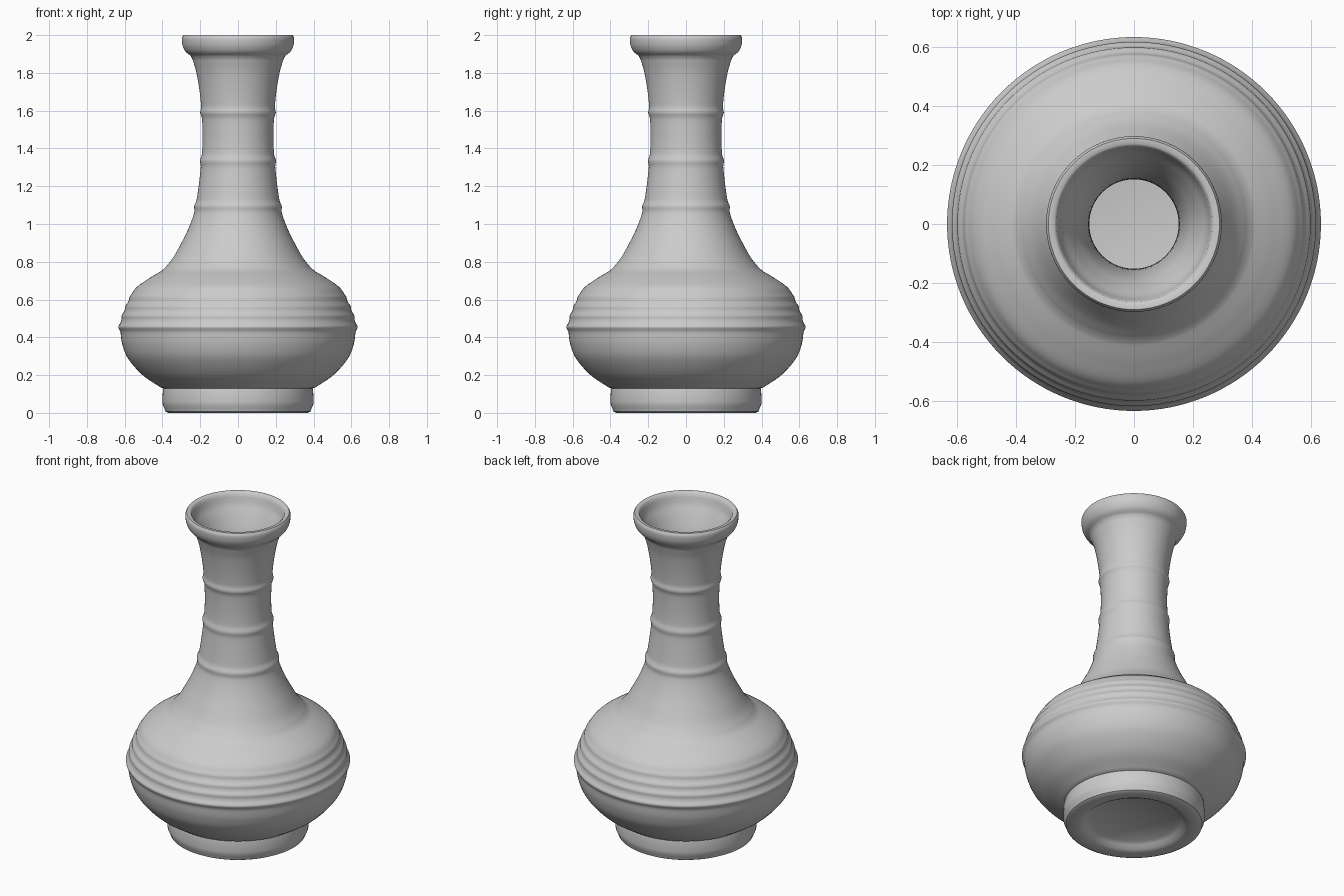
import bpy, bmesh, math
from mathutils import Vector

if "Cube" in bpy.data.objects:
    bpy.data.objects.remove(bpy.data.objects["Cube"])

SEGMENTS = 128


def smooth_curve(points, steps=8):
    """Catmull-Rom curve through (radius, height) points."""
    p = [Vector(q) for q in points]
    p = [2 * p[0] - p[1]] + p + [2 * p[-1] - p[-2]]
    out = []
    for i in range(1, len(p) - 2):
        a, b, c, d = p[i - 1:i + 3]
        for k in range(steps):
            t = k / steps
            out.append(0.5 * (2 * b + (c - a) * t + (2 * a - 5 * b + 4 * c - d) * t**2
                              + (3 * b - a - 3 * c + d) * t**3))
    return [(v.x, v.y) for v in out + [p[-2]]]


def add_rings(profile, rings):
    """Raise small rounded rings at (height, size, half width)."""
    return [(r + sum(s * math.exp(-((z - h) / w)**2) for h, s, w in rings), z)
            for r, z in profile]


def lathe(name, profile):
    bm = bmesh.new()
    loops = []
    for r, z in profile:
        if r < 1e-6:
            loops.append([bm.verts.new((0, 0, z))])
        else:
            loops.append([bm.verts.new((r * math.cos(2 * math.pi * i / SEGMENTS),
                                        r * math.sin(2 * math.pi * i / SEGMENTS), z))
                          for i in range(SEGMENTS)])
    for a, b in zip(loops, loops[1:]):
        for i in range(SEGMENTS):
            j = (i + 1) % SEGMENTS
            quad = [a[i % len(a)], a[j % len(a)], b[j % len(b)], b[i % len(b)]]
            bm.faces.new(list(dict.fromkeys(quad)))
    bmesh.ops.recalc_face_normals(bm, faces=bm.faces)
    mesh = bpy.data.meshes.new(name)
    bm.to_mesh(mesh)
    bm.free()
    obj = bpy.data.objects.new(name, mesh)
    bpy.context.collection.objects.link(obj)
    bpy.context.view_layer.objects.active = obj
    obj.select_set(True)
    bpy.ops.object.shade_smooth_by_angle(angle=math.radians(40))
    obj.select_set(False)
    return obj


# Foot: recessed underside and rounded outer edge
foot = [(0, 0.04), (0.25, 0.04), (0.27, 0.025), (0.29, 0.008), (0.31, 0), (0.37, 0),
        (0.385, 0.008), (0.39, 0.025), (0.398, 0.04), (0.4, 0.06), (0.398, 0.115),
        (0.395, 0.13)]

# Belly below the widest line, then stepped shoulder and flared neck
belly = smooth_curve([(0.41, 0.135), (0.505, 0.2), (0.58, 0.285), (0.612, 0.36),
                      (0.622, 0.43), (0.622, 0.47), (0.605, 0.53), (0.575, 0.6),
                      (0.542, 0.66), (0.475, 0.71), (0.405, 0.752)], 12)
neck = smooth_curve([(0.385, 0.77), (0.345, 0.82), (0.305, 0.89), (0.265, 0.97),
                     (0.232, 1.06), (0.214, 1.16), (0.199, 1.28), (0.189, 1.4),
                     (0.188, 1.5), (0.193, 1.6), (0.203, 1.7), (0.22, 1.8),
                     (0.24, 1.87)], 10)
belly = add_rings(belly, [(0.455, 0.01, 0.018), (0.515, 0.006, 0.014),
                          (0.565, 0.006, 0.014), (0.615, 0.005, 0.014)])
neck = add_rings(neck, [(1.095, 0.008, 0.018), (1.335, 0.008, 0.018),
                        (1.59, 0.008, 0.018)])

# Thick rolled lip
lip = smooth_curve([(0.25, 1.89), (0.277, 1.912), (0.292, 1.94), (0.297, 1.965),
                    (0.297, 1.985), (0.29, 2.0)], 4)
lip += [(0.272, 2.0), (0.263, 1.993)]

# Hollow inside, from the lip down to a flat floor
inside = smooth_curve([(0.258, 1.97), (0.245, 1.93), (0.215, 1.87), (0.18, 1.78),
                       (0.16, 1.66), (0.152, 1.5), (0.154, 1.38), (0.17, 1.2),
                       (0.195, 1.05), (0.265, 0.88), (0.35, 0.76), (0.5, 0.65),
                       (0.57, 0.52), (0.575, 0.4), (0.53, 0.28), (0.42, 0.17),
                       (0.3, 0.11)], 6)
inside += [(0.27, 0.1), (0, 0.1)]

lathe("vase", foot + belly + neck + lip + inside)
